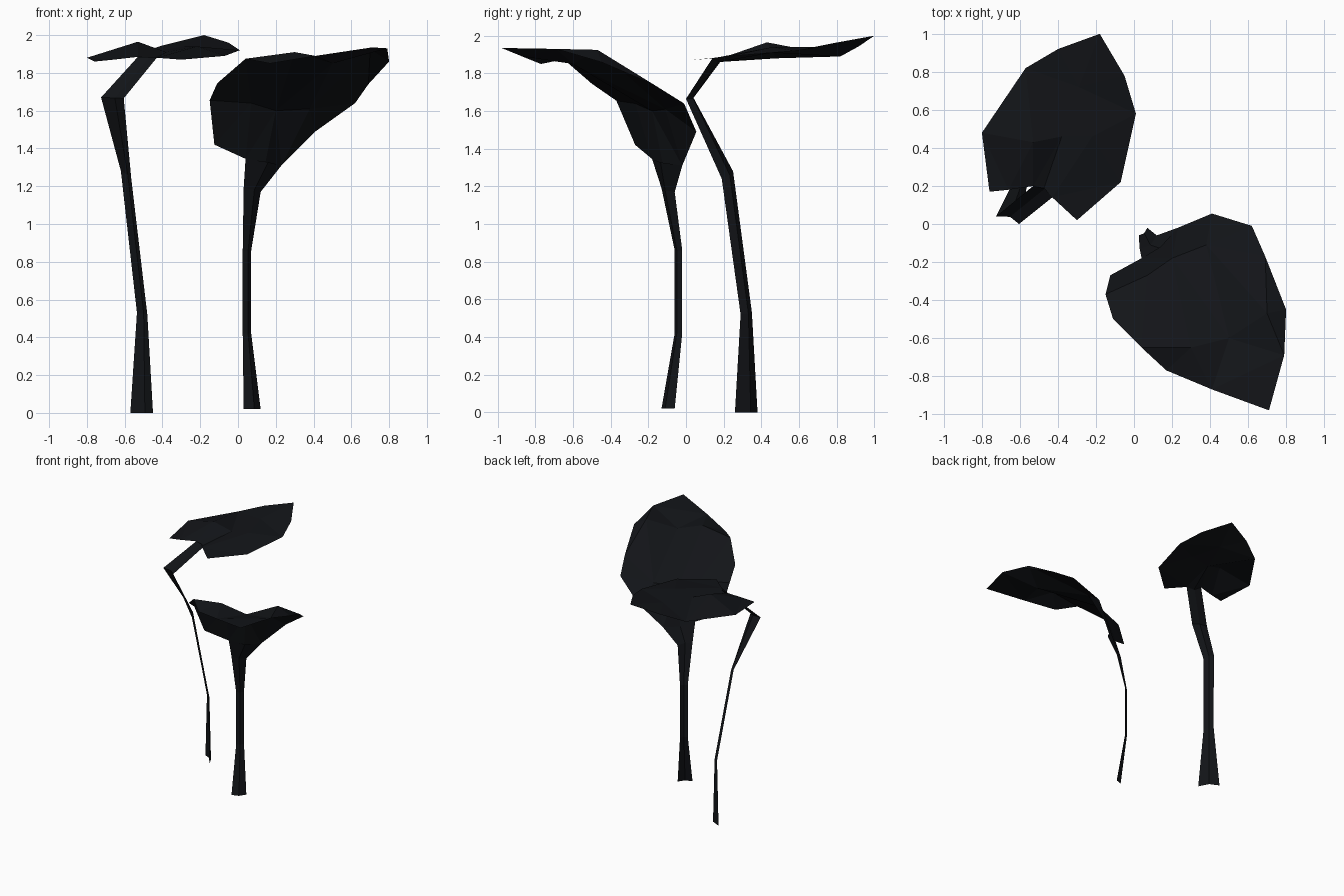
import bpy
from mathutils import Vector
from mathutils.geometry import delaunay_2d_cdt

mat = bpy.data.materials.new("dark_leaf")
mat.diffuse_color = (0.006, 0.007, 0.009, 1)


def add_object(name, verts, faces):
    mesh = bpy.data.meshes.new(name)
    mesh.from_pydata(verts, [], faces)
    mesh.materials.append(mat)
    bpy.context.collection.objects.link(bpy.data.objects.new(name, mesh))


def leaf(name, rim, inner):
    """Folded low-poly blade: rim outline plus crease points, triangulated in plan."""
    pts = rim + inner
    height = {i: p[2] for i, p in enumerate(pts)}
    n = len(rim)
    v, _, f, src, _, _ = delaunay_2d_cdt(
        [Vector(p[:2]) for p in pts], [], [list(range(n))], 1, 1e-5)
    add_object(name, [(p.x, p.y, height[s[0]]) for p, s in zip(v, src)], f)


def stem(name, left, right, fold):
    """Thin V-folded ribbon running between two edge paths."""
    verts, faces = [], []
    for i, (a, b) in enumerate(zip(left, right)):
        a, b = Vector(a), Vector(b)
        mid = (a + b) / 2 + Vector(fold) * (b - a).length
        verts += [a, mid, b]
        if i:
            k = 3 * i
            faces += [(k - 3, k - 2, k + 1, k), (k - 2, k - 1, k + 2, k + 1)]
    add_object(name, verts, faces)


# Back leaf: nearly level blade
leaf("back_leaf",
     [(-.53, .20, 1.885), (-.48, .17, 1.86), (-.43, .14, 1.88), (-.30, .02, 1.87),
      (-.07, .22, 1.89), (.01, .58, 1.92), (-.05, .78, 1.96), (-.18, 1.0, 2.0),
      (-.40, .92, 1.945), (-.57, .82, 1.89), (-.80, .48, 1.88), (-.76, .17, 1.86),
      (-.66, .18, 1.87)],
     [(-.53, .43, 1.965), (-.38, .46, 1.91), (-.22, .46, 1.94), (-.29, .72, 1.94)])

# Front leaf: blade that curls down steeply to its stem
leaf("front_leaf",
     [(.04, -.18, 1.345), (.14, -.12, 1.30), (.23, -.02, 1.31), (.41, .055, 1.49),
      (.62, -.01, 1.64), (.69, -.17, 1.74), (.80, -.45, 1.86), (.79, -.69, 1.93),
      (.71, -.98, 1.935), (.41, -.87, 1.89), (.17, -.77, 1.85), (.04, -.65, 1.875),
      (-.11, -.50, 1.745), (-.15, -.37, 1.655), (-.125, -.27, 1.42)],
     [(.07, -.27, 1.64), (.20, -.18, 1.60), (.38, -.11, 1.61),
      (.30, -.65, 1.91), (.50, -.60, 1.85), (.70, -.47, 1.925)])

# Stems: flared at the foot, bending into the blades
stem("back_stem",
     [(-.57, .38, 0), (-.535, .35, .53), (-.62, .25, 1.28), (-.725, .04, 1.67), (-.53, .20, 1.885)],
     [(-.45, .26, 0), (-.48, .29, .52), (-.565, .19, 1.24), (-.605, 0, 1.665), (-.43, .14, 1.88)],
     (.10, .14, 0))
stem("front_stem",
     [(.03, -.13, .02), (.025, -.06, .42), (.025, -.06, .86), (.03, -.13, 1.19), (.04, -.18, 1.345)],
     [(.12, -.06, .02), (.07, -.02, .42), (.07, -.02, .86), (.12, -.06, 1.17), (.23, -.02, 1.31)],
     (.10, -.14, 0))
